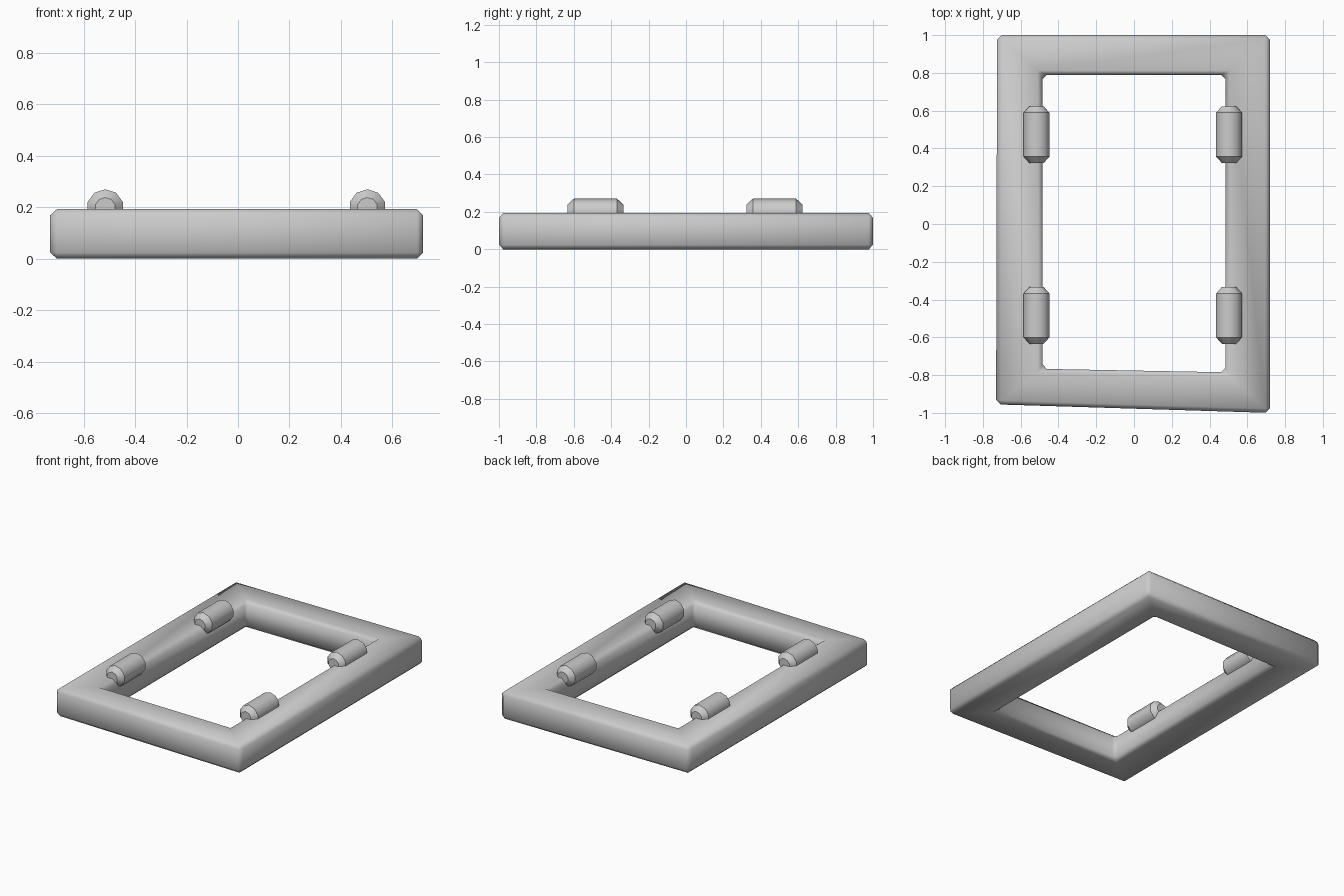
import bpy, bmesh, math

if "Cube" in bpy.data.objects:
    bpy.data.objects.remove(bpy.data.objects["Cube"])

def finish(name, bm):
    bmesh.ops.recalc_face_normals(bm, faces=bm.faces[:])
    me = bpy.data.meshes.new(name)
    bm.to_mesh(me)
    bm.free()
    ob = bpy.data.objects.new(name, me)
    bpy.context.collection.objects.link(ob)
    return ob

# Rectangular frame, slightly skewed along its front edge
outer = [(-0.73, -0.955), (0.72, -1.0), (0.72, 1.0), (-0.725, 1.0)]
inner = [(-0.485, -0.767), (0.485, -0.785), (0.485, 0.79), (-0.485, 0.79)]
TOP = 0.193
bm = bmesh.new()
rings = [[bm.verts.new((x, y, z)) for x, y in loop]
         for loop, z in ((outer, 0), (outer, TOP), (inner, TOP), (inner, 0))]
for r in range(4):
    a, b = rings[r], rings[(r + 1) % 4]
    for i in range(4):
        j = (i + 1) % 4
        bm.faces.new((a[i], a[j], b[j], b[i]))
frame = finish("frame", bm)
bev = frame.modifiers.new("soft_edges", 'BEVEL')
bev.width = 0.024
bev.segments = 1
bev.limit_method = 'ANGLE'
frame.data.polygons.foreach_set("use_smooth", [True] * len(frame.data.polygons))

# Ten-sided rollers with tapered ends, lying along y
def roller(name, x, y):
    half, taper, r, r_end, n = 0.15, 0.034, 0.072, 0.04, 10
    bm = bmesh.new()
    loops = []
    for dy, rad in ((-half, r_end), (-half + taper, r), (half - taper, r), (half, r_end)):
        loops.append([bm.verts.new((x + rad * math.sin(math.tau * k / n), y + dy,
                                    0.198 + rad * math.cos(math.tau * k / n)))
                      for k in range(n)])
    for a, b in zip(loops, loops[1:]):
        for i in range(n):
            j = (i + 1) % n
            bm.faces.new((a[i], a[j], b[j], b[i]))
    bm.faces.new(loops[0])
    bm.faces.new(loops[-1])
    return finish(name, bm)

for side, x in (("left", -0.516), ("right", 0.503)):
    for end, y in (("back", 0.473), ("front", -0.484)):
        ob = roller(f"roller_{side}_{end}", x, y)
        bpy.ops.object.select_all(action='DESELECT')
        ob.select_set(True)
        bpy.context.view_layer.objects.active = ob
        bpy.ops.object.shade_smooth_by_angle(angle=math.radians(40))
